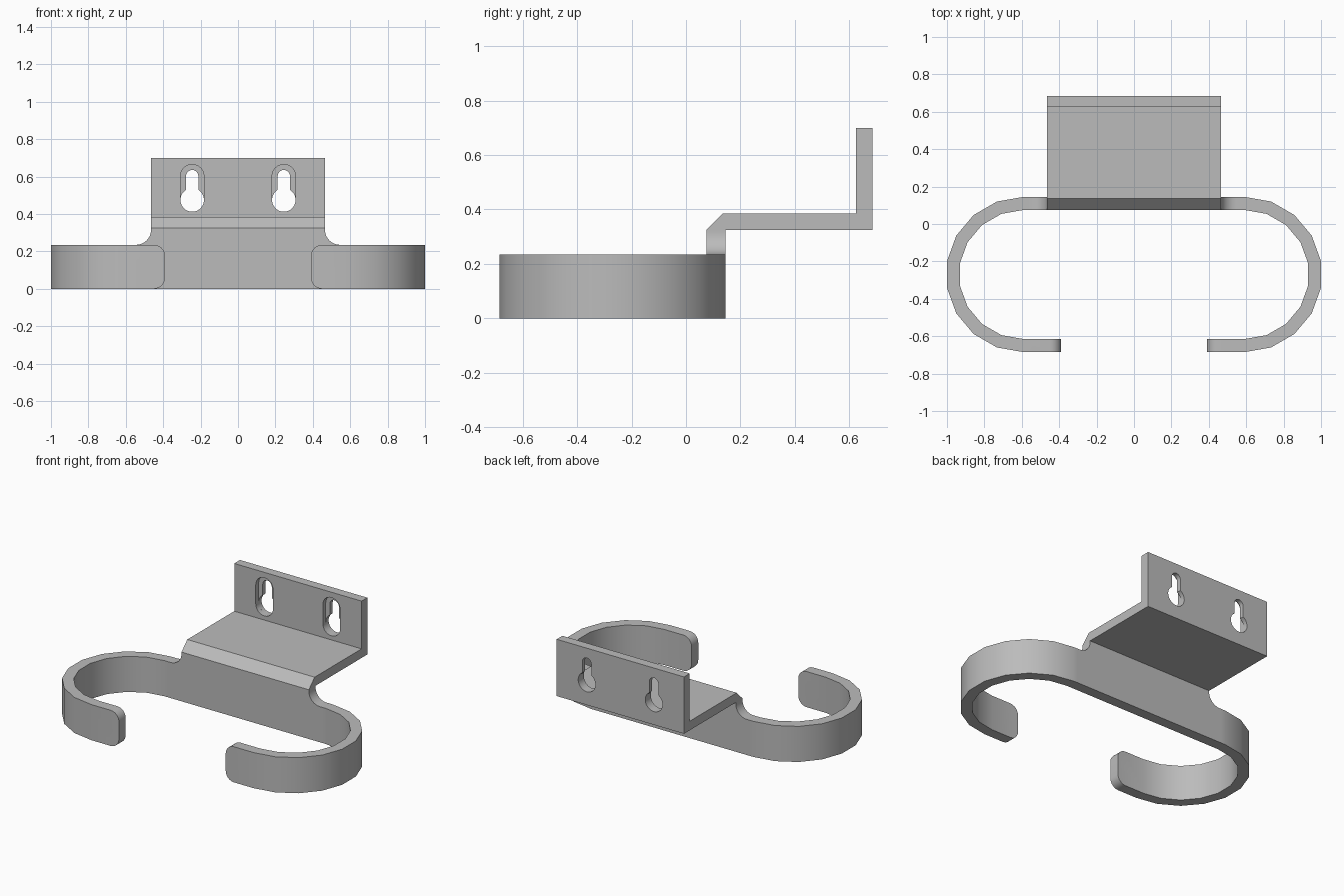
import bpy, bmesh
from math import sin, cos, asin, radians, pi
from mathutils import Vector

cube = bpy.data.objects.get("Cube")
if cube:
    bpy.data.objects.remove(cube, do_unlink=True)

grey = bpy.data.materials.new("plain grey")
grey.use_nodes = True
COLOUR = (0.5, 0.5, 0.5, 1)
grey.diffuse_color = COLOUR
grey.node_tree.nodes["Principled BSDF"].inputs["Base Color"].default_value = COLOUR

BAND_H, BAND_T = 0.235, 0.07      # hook band height and thickness
BACK_Y = 0.145                    # rear face of the band
PLATE_X = 0.465                   # half width of the bracket
SLAB_Z, SLAB_T = 0.325, 0.06      # shelf underside and thickness
WEB_X = 0.56                      # where the web meets the hooks


def arc(cx, cy, r, start, end, steps):
    """Points on an arc, angles in degrees."""
    angles = [radians(start + (end - start) * i / steps) for i in range(steps + 1)]
    return [(cx + r * cos(a), cy + r * sin(a)) for a in angles]


def prism(name, outline, axis, low, high, tip_x=None):
    """Extrude a 2D outline along an axis; optionally round the edges at tip_x."""
    place = {"x": lambda u, v, w: (w, u, v),
             "y": lambda u, v, w: (u, w, v),
             "z": lambda u, v, w: (u, v, w)}[axis]
    bm = bmesh.new()
    base = bm.faces.new([bm.verts.new(place(u, v, low)) for u, v in outline])
    grown = bmesh.ops.extrude_face_region(bm, geom=[base])["geom"]
    verts = [g for g in grown if isinstance(g, bmesh.types.BMVert)]
    bmesh.ops.translate(bm, verts=verts, vec=Vector(place(0, 0, high - low)))
    if tip_x is not None:
        edges = [e for e in bm.edges
                 if all(abs(v.co.x - tip_x) < 1e-4 for v in e.verts)
                 and abs(e.verts[0].co.z - e.verts[1].co.z) < 1e-4]
        bmesh.ops.bevel(bm, geom=edges, offset=0.06, segments=6,
                        profile=0.5, affect="EDGES")
    bmesh.ops.recalc_face_normals(bm, faces=bm.faces)
    mesh = bpy.data.meshes.new(name)
    bm.to_mesh(mesh)
    bm.free()
    mesh.materials.append(grey)
    obj = bpy.data.objects.new(name, mesh)
    bpy.context.collection.objects.link(obj)
    return obj


def activate(obj):
    bpy.ops.object.select_all(action="DESELECT")
    obj.select_set(True)
    bpy.context.view_layer.objects.active = obj


def boolean(target, cutter, operation):
    """Apply a boolean and discard the helper."""
    mod = target.modifiers.new("boolean", "BOOLEAN")
    mod.operation, mod.solver, mod.object = operation, "EXACT", cutter
    activate(target)
    bpy.ops.object.modifier_apply(modifier=mod.name)
    bpy.data.objects.remove(cutter, do_unlink=True)


# Curled side hooks, with rounded tips
R, CX, CY, TIP = 0.415, 0.591, -0.27, 0.39
for side, sign in (("left", 1), ("right", -1)):
    outer = arc(CX, CY, R, 90, -90, 9)
    inner = arc(CX, CY, R - BAND_T, -90, 90, 9)
    plan = ([(WEB_X, CY + R)] + outer + [(TIP, CY - R), (TIP, CY - R + BAND_T)]
            + inner + [(WEB_X, CY + R - BAND_T)])
    prism(side + "_hook", [(sign * x, y) for x, y in plan], "z", 0, BAND_H, sign * TIP)

# Flat web joining the hooks, filleted up into the neck
FILLET = 0.08
half = ([(WEB_X, 0), (WEB_X, BAND_H)]
        + arc(PLATE_X + FILLET, BAND_H + FILLET, FILLET, 270, 180, 8)
        + [(PLATE_X, SLAB_Z)])
prism("web", half + [(-x, z) for x, z in reversed(half)], "y", BACK_Y - BAND_T, BACK_Y)

# Chamfered shelf and upright wall plate
FRONT_Y, REAR_Y, TOP_Z = BACK_Y - BAND_T, 0.685, 0.7
shelf_top = SLAB_Z + SLAB_T
profile = [(FRONT_Y, SLAB_Z), (REAR_Y, SLAB_Z), (REAR_Y, TOP_Z),
           (REAR_Y - SLAB_T, TOP_Z), (REAR_Y - SLAB_T, shelf_top),
           (FRONT_Y + SLAB_T, shelf_top)]
bracket = prism("wall_bracket", profile, "x", -PLATE_X, PLATE_X)

# Keyholes: a front recess, then the narrow slot and round opening right through
WIDE, NARROW, LOW_Z, HIGH_Z = 0.063, 0.033, 0.475, 0.602
gap = asin(NARROW / WIDE) * 180 / pi
for x in (-0.245, 0.245):
    recess = arc(x, HIGH_Z, WIDE, 0, 180, 12) + arc(x, LOW_Z, WIDE, 180, 360, 12)
    boolean(bracket, prism("recess", recess, "y", 0.58, REAR_Y - SLAB_T / 2), "DIFFERENCE")
    keyhole = (arc(x, HIGH_Z, NARROW, 0, 180, 12)
               + arc(x, LOW_Z, WIDE, 90 + gap, 450 - gap, 24))
    boolean(bracket, prism("keyhole", keyhole, "y", 0.58, 0.75), "DIFFERENCE")

for obj in list(bpy.context.collection.objects):
    if obj.type == "MESH" and obj.data.materials and obj.data.materials[0] == grey:
        activate(obj)
        bpy.ops.object.shade_smooth_by_angle(angle=radians(30))
